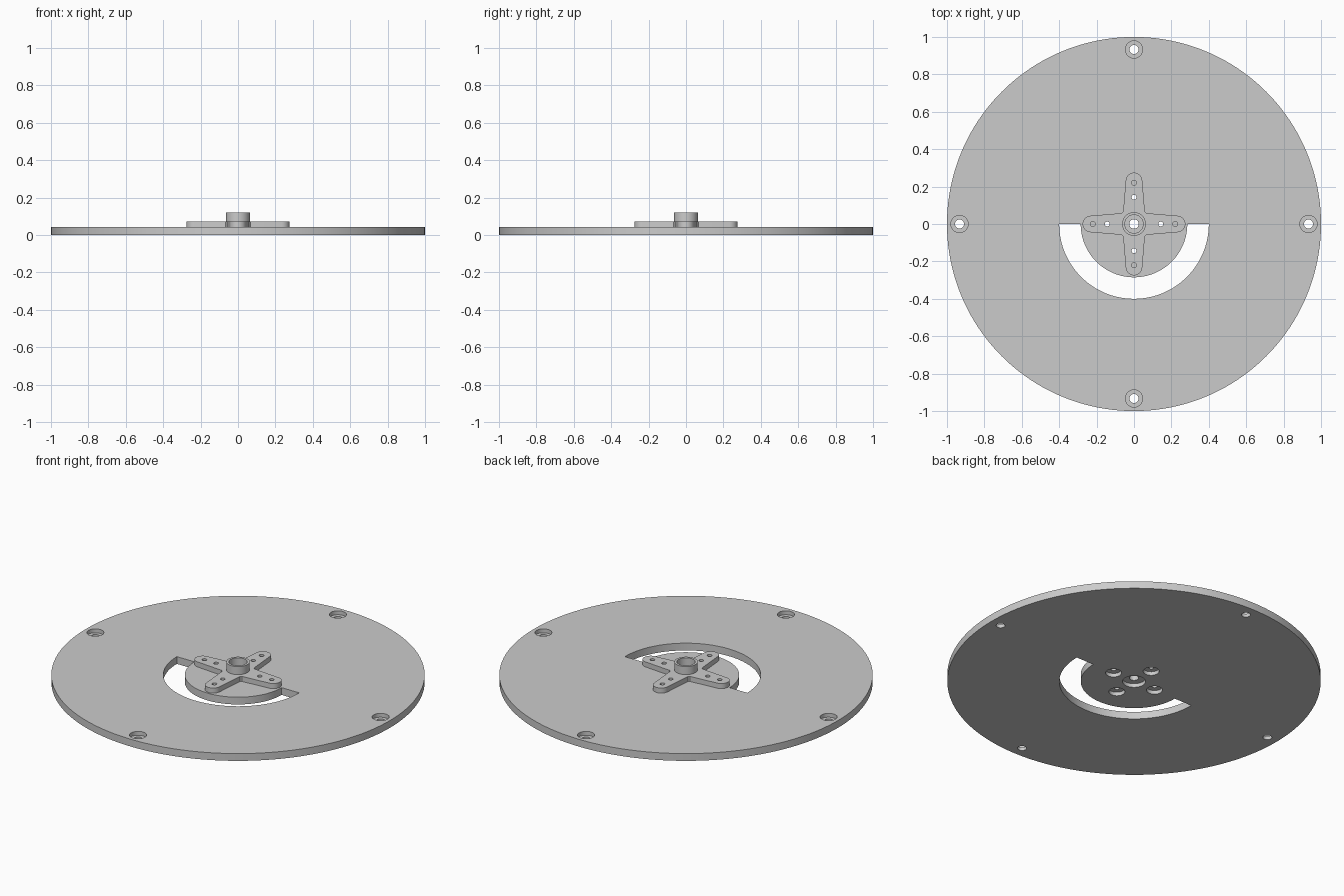
import bpy, bmesh
from math import sin, cos, pi, radians

if "Cube" in bpy.data.objects:
    bpy.data.objects.remove(bpy.data.objects["Cube"])


def prism(name, pts, z0, z1):
    """Extrude a closed counter-clockwise outline from z0 to z1."""
    bm = bmesh.new()
    low = [bm.verts.new((x, y, z0)) for x, y in pts]
    high = [bm.verts.new((x, y, z1)) for x, y in pts]
    bm.faces.new(low[::-1])
    bm.faces.new(high)
    n = len(pts)
    for i in range(n):
        j = (i + 1) % n
        bm.faces.new((low[i], low[j], high[j], high[i]))
    mesh = bpy.data.meshes.new(name)
    bm.to_mesh(mesh)
    bm.free()
    obj = bpy.data.objects.new(name, mesh)
    bpy.context.collection.objects.link(obj)
    return obj


def arc(r, a0, a1, n, cx=0.0, cy=0.0):
    return [(cx + r * cos(a0 + (a1 - a0) * i / n),
             cy + r * sin(a0 + (a1 - a0) * i / n)) for i in range(n + 1)]


def disc(name, r, z0, z1, x=0.0, y=0.0, n=48):
    return prism(name, arc(r, 0, 2 * pi, n, x, y)[:-1], z0, z1)


def combine(obj, other, operation='DIFFERENCE'):
    mod = obj.modifiers.new(operation, 'BOOLEAN')
    mod.operation = operation
    mod.solver = 'EXACT'
    mod.object = other
    bpy.context.view_layer.objects.active = obj
    bpy.ops.object.modifier_apply(modifier=mod.name)
    bpy.data.objects.remove(other)


def hole(obj, r, z0, z1, x=0.0, y=0.0, n=32):
    combine(obj, disc("cutter", r, z0, z1, x, y, n))


T, HORN, TOP = 0.043, 0.073, 0.12
around = [(1, 0), (0, 1), (-1, 0), (0, -1)]

# Round base plate with a half-ring slot at the front
plate = disc("base_plate", 1.0, 0, T, n=160)
slot = arc(0.40, pi, 2 * pi, 64) + arc(0.285, 2 * pi, pi, 64)
combine(plate, prism("cutter", slot, -0.1, 0.2))

# Counterbored rim holes, and screw recesses below the horn
for dx, dy in around:
    hole(plate, 0.024, -0.1, 0.2, dx * 0.933, dy * 0.933)
    hole(plate, 0.046, 0.02, 0.2, dx * 0.933, dy * 0.933)
    hole(plate, 0.013, -0.1, 0.2, dx * 0.143, dy * 0.143, 20)
    hole(plate, 0.043, -0.1, 0.022, dx * 0.143, dy * 0.143)
hole(plate, 0.025, -0.1, 0.2)
hole(plate, 0.062, -0.1, 0.022)

# Four-armed servo horn
arm = [(0.066, -0.058)] + arc(0.044, radians(-86), radians(86), 16, 0.231) + [(0.066, 0.058)]
outline = []
for c, s in around:
    outline += [(x * c - y * s, x * s + y * c) for x, y in arm]
horn = prism("servo_horn", outline, T, HORN)

# Central hub with a socket on top
combine(horn, disc("hub", 0.063, T + 0.005, TOP), 'UNION')
hole(horn, 0.049, 0.065, 0.2, n=48)
hole(horn, 0.025, -0.1, 0.2)
for dx, dy in around:
    for d in (0.143, 0.22):
        hole(horn, 0.013, -0.1, 0.2, dx * d, dy * d, 20)

# Smooth round walls, crisp edges
for obj in (plate, horn):
    bpy.ops.object.select_all(action='DESELECT')
    obj.select_set(True)
    bpy.context.view_layer.objects.active = obj
    bpy.ops.object.shade_smooth_by_angle(angle=radians(30))
